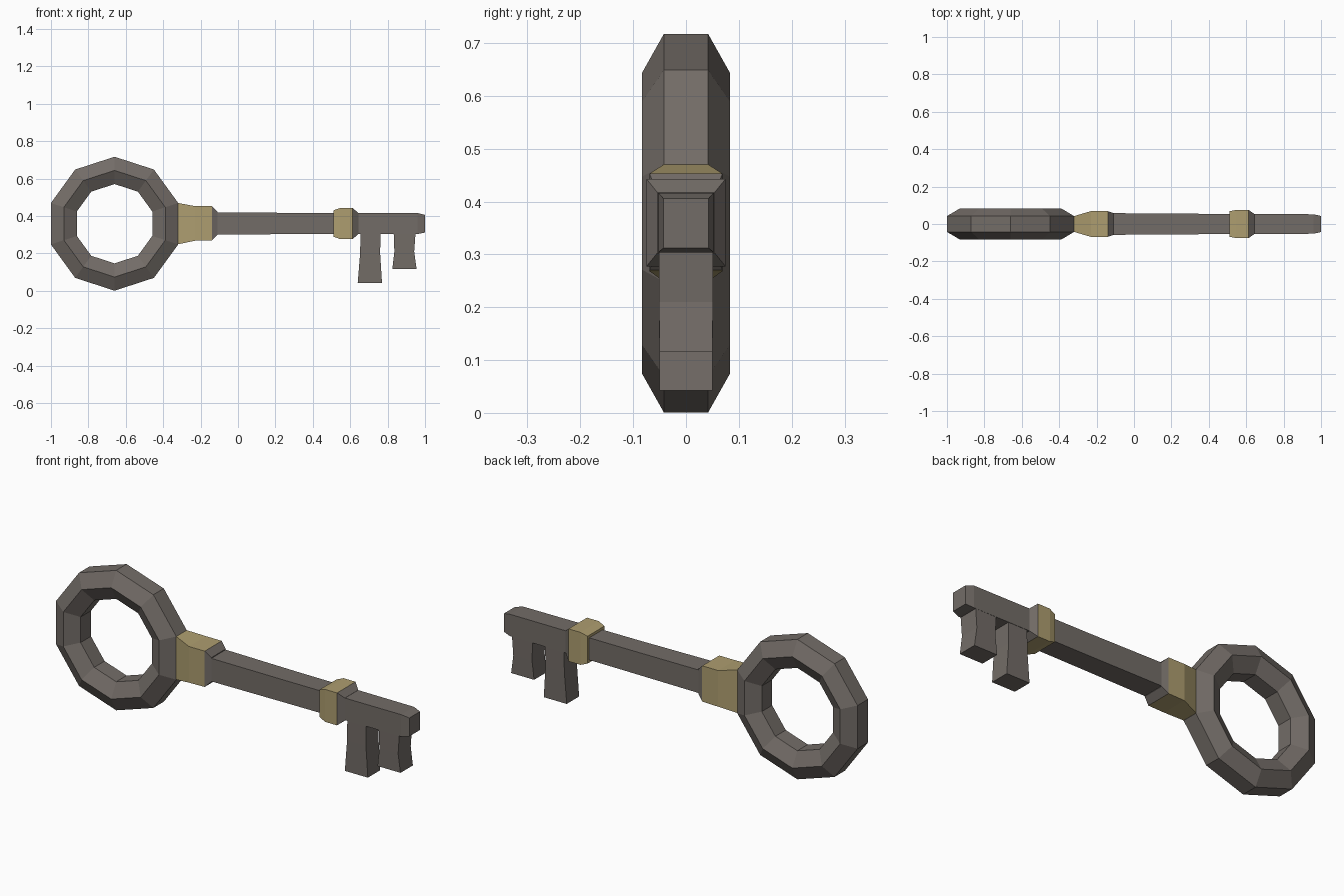
import bpy, bmesh, math

if "Cube" in bpy.data.objects:
    bpy.data.objects.remove(bpy.data.objects["Cube"])

def material(name, col):
    m = bpy.data.materials.new(name)
    m.diffuse_color = (*col, 1)
    m.use_nodes = True
    m.node_tree.nodes["Principled BSDF"].inputs["Base Color"].default_value = m.diffuse_color
    return m

IRON = material("dark_iron", (0.17, 0.15, 0.135))
GOLD = material("aged_gold", (0.42, 0.34, 0.16))

def loft(name, loops, mats=None, closed=False):
    """Skin a list of vertex loops; mats gives a slot (0 iron, 1 gold) per span."""
    bm = bmesh.new()
    rows = [[bm.verts.new(p) for p in loop] for loop in loops]
    n = len(rows[0])
    spans = len(rows) if closed else len(rows) - 1
    for i in range(spans):
        a, b = rows[i], rows[(i + 1) % len(rows)]
        for j in range(n):
            k = (j + 1) % n
            f = bm.faces.new((a[j], a[k], b[k], b[j]))
            f.material_index = mats[i] if mats else 0
    if not closed:
        bm.faces.new(rows[0]).material_index = mats[0] if mats else 0
        bm.faces.new(rows[-1]).material_index = mats[-1] if mats else 0
    bmesh.ops.recalc_face_normals(bm, faces=bm.faces)
    me = bpy.data.meshes.new(name)
    bm.to_mesh(me)
    bm.free()
    me.materials.append(IRON)
    me.materials.append(GOLD)
    ob = bpy.data.objects.new(name, me)
    bpy.context.collection.objects.link(ob)
    return ob

def x_section(x, y, z0, z1):
    return [(x, -y, z0), (x, y, z0), (x, y, z1), (x, -y, z1)]

def z_section(z, y, x0, x1):
    return [(x0, -y, z), (x1, -y, z), (x1, y, z), (x0, y, z)]

# ring handle: ten-sided, hexagonal cross-section
profile = [(0.358, -0.042), (0.358, 0.042), (0.285, 0.083),
           (0.212, 0.042), (0.212, -0.042), (0.285, -0.083)]
ring = []
for i in range(10):
    a = math.pi / 2 + i * math.tau / 10
    ring.append([(-0.66 + r * math.cos(a), y, 0.359 + r * math.sin(a)) for r, y in profile])
loft("ring_handle", ring, closed=True)

# large collar beside the ring, with iron bevel towards the shaft
loft("ring_collar", [x_section(-0.321, 0.042, 0.249, 0.470),
                     x_section(-0.23, 0.069, 0.268, 0.453),
                     x_section(-0.14, 0.069, 0.270, 0.453),
                     x_section(-0.11, 0.058, 0.300, 0.424)], [1, 1, 0])

# shaft with chamfered tip
loft("shaft", [x_section(-0.12, 0.058, 0.302, 0.420),
               x_section(0.30, 0.055, 0.303, 0.417),
               x_section(0.96, 0.052, 0.304, 0.416),
               x_section(1.0, 0.043, 0.312, 0.406)])

# small collar before the teeth
loft("tooth_collar", [x_section(0.51, 0.068, 0.290, 0.430),
                      x_section(0.545, 0.075, 0.277, 0.443),
                      x_section(0.613, 0.075, 0.277, 0.443),
                      x_section(0.643, 0.054, 0.303, 0.417)], [1, 1, 0])

# flared teeth
loft("long_tooth", [z_section(0.32, 0.0515, 0.655, 0.762),
                    z_section(0.20, 0.051, 0.653, 0.760),
                    z_section(0.042, 0.050, 0.640, 0.770)])
loft("short_tooth", [z_section(0.32, 0.0515, 0.832, 0.950),
                     z_section(0.21, 0.051, 0.836, 0.942),
                     z_section(0.116, 0.050, 0.825, 0.955)])
